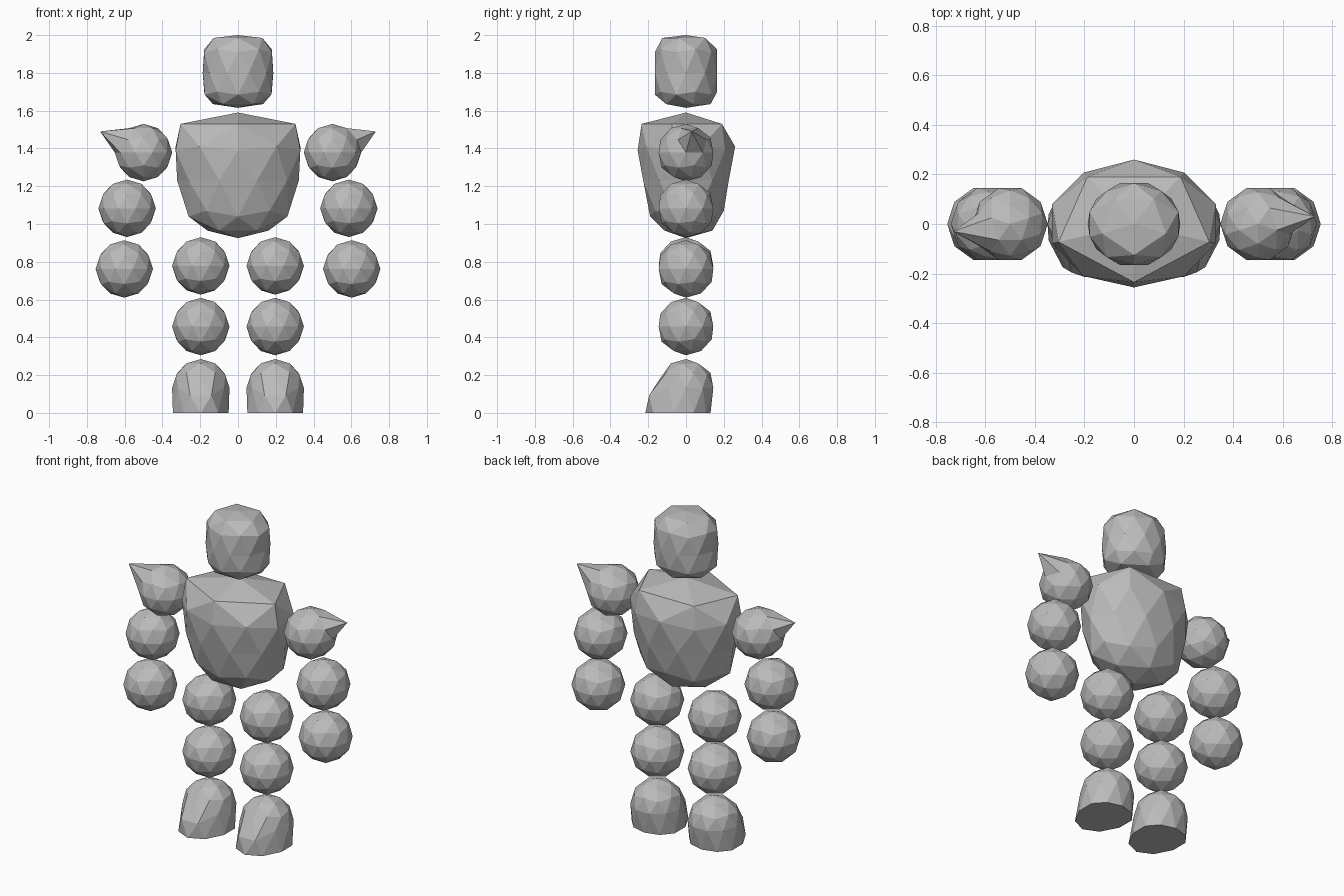
import bpy, bmesh, math
from mathutils import Matrix

if "Cube" in bpy.data.objects:
    bpy.data.objects.remove(bpy.data.objects["Cube"])

grey = bpy.data.materials.new("stone_grey")
grey.diffuse_color = (0.5, 0.5, 0.5, 1)
grey.use_nodes = True
grey.node_tree.nodes["Principled BSDF"].inputs["Base Color"].default_value = grey.diffuse_color
R = 0.152

# ring heights of the unit ball, top to bottom
LEVELS = (1, .851, .526, .447, 0, -.447, -.526, -.851, -1)


def ball(name, loc, shape=None, turn=0):
    """Low-poly faceted ball; shape(unit_position) returns the final local position."""
    bm = bmesh.new()
    bmesh.ops.create_icosphere(bm, subdivisions=2, radius=1,
                               matrix=Matrix.Rotation(-math.pi / 2, 4, 'Z'))
    for v in bm.verts:
        v.co = shape(v.co.copy()) if shape else v.co * R
    if turn:
        bmesh.ops.rotate(bm, verts=bm.verts, matrix=Matrix.Rotation(turn, 3, 'Z'))
    mesh = bpy.data.meshes.new(name)
    bm.to_mesh(mesh)
    bm.free()
    mesh.materials.append(grey)
    ob = bpy.data.objects.new(name, mesh)
    ob.location = loc
    bpy.context.collection.objects.link(ob)
    return ob


def ringed(rings):
    """Each ring of the ball gets its own (height, x radius, y radius)."""
    def shape(p):
        z, rx, ry = rings[min(range(9), key=lambda i: abs(LEVELS[i] - p.z))]
        a = math.atan2(p.y, p.x)
        return (rx * math.cos(a), ry * math.sin(a), z)
    return shape


# head: boxy ball
ball("head", (0, 0, 0), ringed([
    (2.0, 0, 0), (1.985, .135, .125), (1.925, .188, .165), (1.91, .188, .165),
    (1.8, .187, .173), (1.7, .188, .165), (1.685, .185, .165),
    (1.635, .14, .13), (1.615, 0, 0)]))

# torso: wide flat shoulders tapering to the hips
ball("torso", (0, 0, 0), ringed([
    (1.59, 0, 0), (1.53, .32, .235), (1.41, .347, .26), (1.39, .347, .256),
    (1.23, .322, .238), (1.07, .285, .2), (1.04, .275, .19),
    (.965, .17, .14), (.925, 0, 0)]))


def spiked(p):
    # shoulder with one point drawn out into a spike
    if abs(p.z - .526) < .03 and p.x > .7 and p.y > 0:
        return (.23, .03, .112)
    return p * R


def foot_shape(p):
    # flat sole, straight sides, toe pushed forward
    x, y, z = p * R
    a = math.atan2(p.y, p.x)
    if p.z < -.4:
        f = 1 if p.z > -.6 else .5 if p.z > -.9 else 0
        depth = .215 if p.y < 0 else .13
        return (.155 * f * math.cos(a), depth * f * math.sin(a), -.133)
    if abs(p.z) < .05 and p.y < -.9:
        return (x * 1.2, -.195, -.04)
    if p.z < .5 and p.y < -.8:
        return (x, -.137, .05)
    return (x, y, z)


# paired limbs made of separate balls
for side, s in (("left", -1), ("right", 1)):
    ball(side + "_shoulder", (s * .5, 0, 1.378), spiked, math.pi if s < 0 else 0)
    ball(side + "_upper_arm", (s * .587, 0, 1.083))
    ball(side + "_forearm", (s * .602, 0, .762))
    ball(side + "_thigh", (s * .197, 0, .778))
    ball(side + "_shin", (s * .197, 0, .457))
    ball(side + "_foot", (s * .197, 0, .133), foot_shape)
